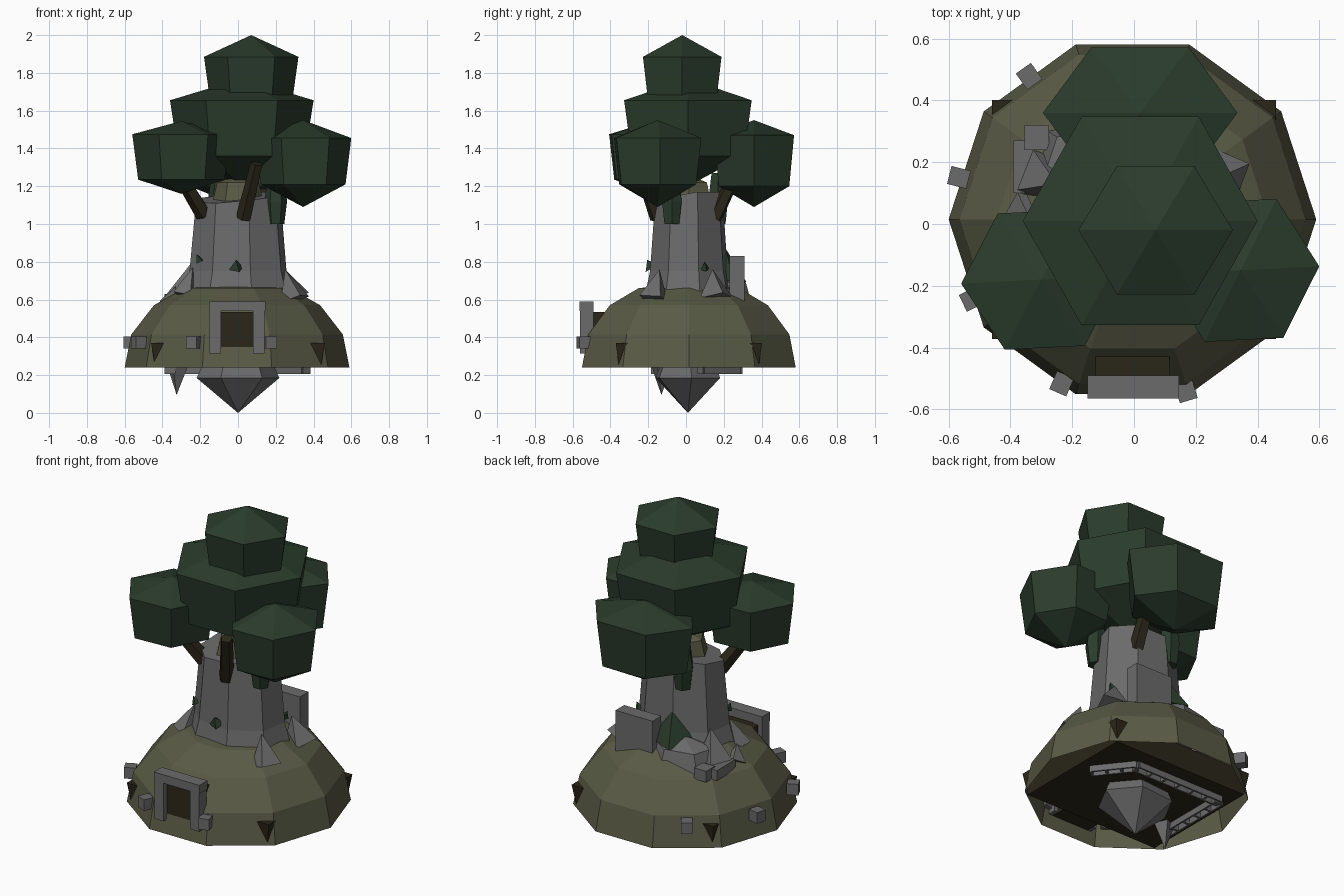
import bpy, bmesh, math
from mathutils import Vector, Matrix

if "Cube" in bpy.data.objects:
    bpy.data.objects.remove(bpy.data.objects["Cube"])


def material(name, rgb):
    m = bpy.data.materials.new(name)
    m.diffuse_color = (*rgb, 1)
    m.use_nodes = True
    m.node_tree.nodes["Principled BSDF"].inputs["Base Color"].default_value = m.diffuse_color
    return m


EARTH = material("olive_earth", (0.100, 0.104, 0.060))
STONE = material("grey_stone", (0.146, 0.146, 0.148))
LEAF = material("dark_leaf", (0.023, 0.044, 0.025))
WOOD = material("dark_wood", (0.023, 0.020, 0.010))


def finish(name, bm, mat):
    bmesh.ops.recalc_face_normals(bm, faces=bm.faces)
    me = bpy.data.meshes.new(name)
    bm.to_mesh(me)
    bm.free()
    me.materials.append(mat)
    ob = bpy.data.objects.new(name, me)
    bpy.context.collection.objects.link(ob)
    return ob


def lathe(name, mat, center, rings, sides, spin=0, sx=1, sy=1, cap=True):
    """Stack of (radius, z) rings; radius 0 makes a pole."""
    bm = bmesh.new()
    cx, cy = center
    loops = []
    for r, z in rings:
        n = 1 if r == 0 else sides
        loops.append([bm.verts.new((cx + r * sx * math.cos(spin + math.tau * i / sides),
                                    cy + r * sy * math.sin(spin + math.tau * i / sides), z))
                      for i in range(n)])
    for a, b in zip(loops, loops[1:]):
        for i in range(sides):
            j = (i + 1) % sides
            if len(a) == 1:
                bm.faces.new((a[0], b[j], b[i]))
            elif len(b) == 1:
                bm.faces.new((a[i], a[j], b[0]))
            else:
                bm.faces.new((a[i], a[j], b[j], b[i]))
    if cap:
        for l in (loops[0], loops[-1]):
            if len(l) > 2:
                bm.faces.new(l)
    return finish(name, bm, mat)


def box(name, mat, lo, hi, spin=0):
    lo, hi = Vector(lo), Vector(hi)
    bm = bmesh.new()
    bmesh.ops.create_cube(bm, size=1)
    bm.transform(Matrix.Translation((lo + hi) / 2) @ Matrix.Rotation(spin, 4, 'Z')
                 @ Matrix.Diagonal((*(hi - lo), 1)))
    return finish(name, bm, mat)


def spike(name, mat, base, tip, r, sides=4, r2=0.0, spin=0.4):
    """Tapered prism from base to tip."""
    base, tip = Vector(base), Vector(tip)
    d = tip - base
    bm = bmesh.new()
    bmesh.ops.create_cone(bm, cap_ends=True, segments=sides, radius1=r, radius2=r2, depth=d.length)
    q = Vector((0, 0, 1)).rotation_difference(d.normalized()).to_matrix().to_4x4()
    bm.transform(Matrix.Translation((base + tip) / 2) @ q @ Matrix.Rotation(spin, 4, 'Z'))
    return finish(name, bm, mat)


# Earth dome, open underneath
lathe("earth_dome", EARTH, (-0.005, 0.015),
      [(0.595, 0.24), (0.56, 0.415), (0.44, 0.57), (0.28, 0.66), (0, 0.69)], 10, cap=False)

# Rectangular foundation whose corners just poke out of the dome
R2 = math.sqrt(2)
lathe("foundation", WOOD, (0, 0.015), [(0.955 * R2, 0.241), (R2, 0.37)], 4, math.pi / 4, 0.46, 0.387)

# Hanging rocks under the island
lathe("hanging_rock", STONE, (0, 0.01), [(0, 0), (0.22, 0.185), (0.19, 0.25)], 6, 0.1, 1, 0.85)
spike("small_hanging_rock", STONE, (-0.32, -0.13, 0.25), (-0.325, -0.13, 0.095), 0.06)


# Ladder-like stone kerb on the underside
def kerb(a, b, rungs):
    a, b = Vector(a), Vector(b)
    d = b - a
    ang = math.atan2(d.y, d.x)
    side = Vector((-d.y, d.x)).normalized() * 0.024

    def bar(c, length, width):
        box("kerb_bar", STONE, (c.x - length / 2, c.y - width / 2, 0.205),
            (c.x + length / 2, c.y + width / 2, 0.243), ang)
    for s in (-1, 1):
        bar((a + b) / 2 + side * s, d.length, 0.01)
    for i in range(rungs + 1):
        bar(a + d * (i / rungs), 0.012, 0.05)


kerb((0.36, 0.08), (0.21, 0.27), 3)
kerb((0.21, 0.27), (-0.36, 0.27), 6)
kerb((-0.36, 0.27), (-0.36, -0.18), 5)

# Doorway
box("door_recess", WOOD, (-0.125, -0.53, 0.31), (0.115, -0.42, 0.535))
box("lintel", STONE, (-0.15, -0.565, 0.54), (0.145, -0.49, 0.59))
for x in (-0.15, 0.08):
    box("door_post", STONE, (x, -0.56, 0.315), (x + 0.06, -0.49, 0.545))

# Stone blocks round the dome
for i in range(5):
    a = math.radians(125.5 + 40.3 * i)
    x, y = 0.585 * math.cos(a), 0.575 * math.sin(a) + 0.01
    box("dome_block", STONE, (x - 0.032, y - 0.03, 0.34), (x + 0.032, y + 0.03, 0.405), a)

# Broken stone tower with an uneven top
tower = lathe("tower", STONE, (0, 0.015),
              [(0.30, 0.62), (0.265, 0.75), (0.23, 1.14)], 8, 0.25, 1, 0.8)
for v in tower.data.vertices:
    if v.co.z > 1:
        v.co.z += 0.09 * v.co.x + 0.02 * math.sin(9 * v.co.y)
lathe("tower_earth", EARTH, (0, 0.015), [(0.14, 1.1), (0.11, 1.22), (0, 1.26)], 6)

# Leaning rocks at the tower foot
for base, tip, r in [((0.30, -0.17, 0.60), (0.25, -0.14, 0.76), 0.085),
                     ((0.29, 0.16, 0.61), (0.25, 0.14, 0.76), 0.095),
                     ((-0.29, 0.15, 0.61), (-0.25, 0.13, 0.79), 0.10),
                     ((-0.28, -0.09, 0.62), (-0.24, -0.06, 0.77), 0.07),
                     ((-0.36, 0.06, 0.59), (-0.33, 0.0, 0.67), 0.06)]:
    spike("foot_rock", STONE, base, tip, r)

# Ruined walls and rubble at the back
box("wall_slab", STONE, (0.0, 0.23, 0.58), (0.24, 0.31, 0.83))
lathe("fallen_slab", STONE, (-0.12, 0.20), [(1, 0.58), (0.8, 0.69), (0, 0.74)], 6, 0.3, 0.22, 0.15)
box("rubble", STONE, (-0.355, 0.24, 0.57), (-0.275, 0.32, 0.635))
box("rubble", STONE, (-0.39, 0.10, 0.57), (-0.315, 0.27, 0.63))

# Leaf tufts
for base, tip, r in [((-0.06, 0.20, 0.70), (-0.06, 0.21, 0.87), 0.13),
                     ((-0.01, -0.18, 0.765), (-0.01, -0.205, 0.81), 0.042),
                     ((-0.20, -0.10, 0.80), (-0.22, -0.10, 0.84), 0.025),
                     ((0.23, 0.10, 0.76), (0.25, 0.10, 0.80), 0.025)]:
    spike("leaf_tuft", LEAF, base, tip, r)
for x, y in ((0.20, -0.075), (-0.10, 0.17)):
    lathe("hanging_leaves", LEAF, (x, y), [(0.045, 1.0), (0.06, 1.12), (0.04, 1.27)], 6)

# Branches
for a, b, r in [((0.03, -0.15, 1.03), (0.10, -0.25, 1.32), 0.042),
                ((0.11, 0.15, 1.03), (0.12, 0.29, 1.32), 0.042),
                ((-0.18, -0.06, 1.05), (-0.32, -0.17, 1.28), 0.045),
                ((0.0, 0.01, 1.1), (0.01, 0.01, 1.45), 0.07)]:
    spike("branch", WOOD, a, b, r, 5, r * 0.8)


# Foliage clumps: six-sided low-poly spheres
def clump(name, x, y, rx, ry, zs, spin=0):
    lathe(name, LEAF, (x, y), [(0, zs[0]), (0.88, zs[1]), (1, zs[2]), (0, zs[3])], 6, spin, rx, ry)


clump("main_foliage", 0.02, 0.01, 0.38, 0.39, (1.20, 1.36, 1.655, 1.77))
clump("top_foliage", 0.07, -0.02, 0.25, 0.24, (1.55, 1.67, 1.885, 2.0))
clump("left_foliage", -0.30, -0.18, 0.26, 0.255, (1.16, 1.235, 1.475, 1.545), 0.05)
clump("right_foliage", 0.345, -0.15, 0.255, 0.26, (1.09, 1.21, 1.455, 1.55), 0.05)
clump("back_foliage", 0.02, 0.36, 0.315, 0.245, (1.09, 1.20, 1.47, 1.55))
